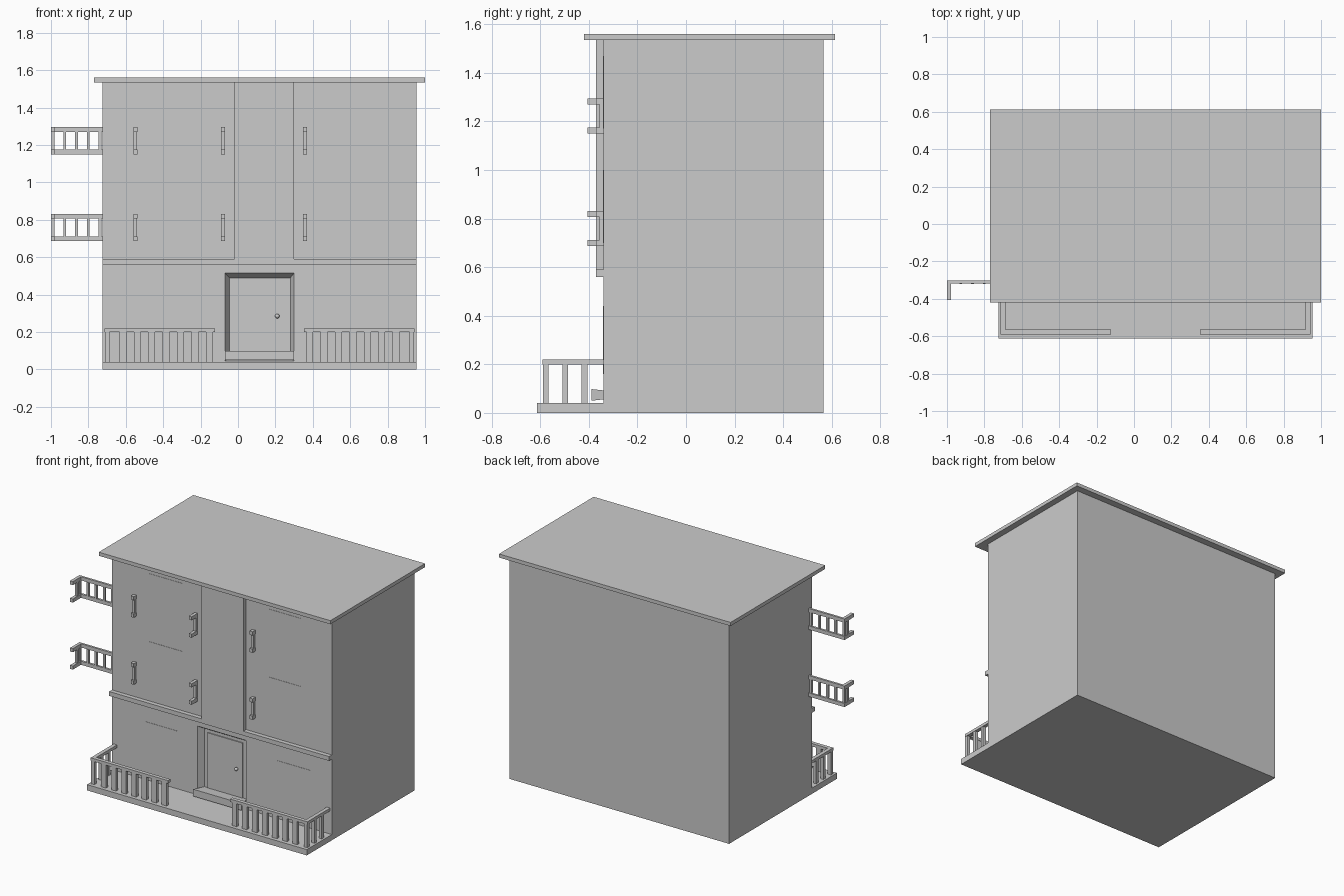
import bpy, bmesh

if "Cube" in bpy.data.objects:
    bpy.data.objects.remove(bpy.data.objects["Cube"])

def new_object(name, bm):
    bmesh.ops.recalc_face_normals(bm, faces=bm.faces)
    me = bpy.data.meshes.new(name)
    bm.to_mesh(me)
    bm.free()
    ob = bpy.data.objects.new(name, me)
    bpy.context.collection.objects.link(ob)
    return ob

def add_box(bm, x0, x1, y0, y1, z0, z1):
    vs = bmesh.ops.create_cube(bm, size=1)["verts"]
    for v in vs:
        v.co = (x0 if v.co.x < 0 else x1, y0 if v.co.y < 0 else y1, z0 if v.co.z < 0 else z1)
    return vs

def boxes(name, *dims):
    bm = bmesh.new()
    for d in dims:
        add_box(bm, *d)
    return new_object(name, bm)

def splayed(name, front, back, y0, y1):
    """Box whose front and back rectangles (x0, x1, z0, z1) differ."""
    bm = bmesh.new()
    for v in add_box(bm, -1, 1, -1, 1, -1, 1):
        r = front if v.co.y < 0 else back
        v.co = (r[0] if v.co.x < 0 else r[1], y0 if v.co.y < 0 else y1,
                r[2] if v.co.z < 0 else r[3])
    return new_object(name, bm)

L, R, FRONT, BACK, TOP = -0.725, 0.955, -0.34, 0.565, 1.535

# Main block, roof slab, porch floor
body = boxes("building_body", (L, R, FRONT, BACK, 0, TOP))
boxes("roof_slab", (-0.77, 1.0, -0.42, 0.613, TOP, 1.56))
boxes("porch_floor", (L, R, -0.613, FRONT, 0, 0.04))

# Splayed door recess
cutter = splayed("door_recess_cutter", (-0.07, 0.30, 0.045, 0.515),
                 (-0.045, 0.28, 0.06, 0.49), FRONT - 0.0005, FRONT + 0.04)
cutter.hide_render = True
cutter.hide_set(True)
cut = body.modifiers.new("door_recess", "BOOLEAN")
cut.object = cutter
cut.solver = "EXACT"

# Door panel, knob and sill
boxes("door_panel", (-0.02, 0.25, -0.307, -0.298, 0.09, 0.47))
bm = bmesh.new()
bmesh.ops.create_uvsphere(bm, u_segments=12, v_segments=8, radius=0.012)
bmesh.ops.translate(bm, verts=bm.verts, vec=(0.21, -0.32, 0.285))
knob = new_object("door_knob", bm)
for p in knob.data.polygons:
    p.use_smooth = True
splayed("door_sill", (-0.07, 0.30, 0.05, 0.098), (-0.045, 0.28, 0.06, 0.088), -0.39, -0.30)

# Protruding floor band and centre column
boxes("facade_band", (L, R, -0.37, FRONT, 0.56, 0.59))
boxes("facade_column", (-0.02, 0.30, -0.37, FRONT, 0.59, TOP))

# Barely raised window panes
for name, xs, z0, z1 in (("upper", (-0.44, 0.47), 1.17, 1.47), ("middle", (-0.44, 0.47), 0.70, 1.0),
                         ("lower", (-0.47, 0.54), 0.16, 0.44)):
    boxes(name + "_windows", *[(x, x + 0.25, FRONT - 0.002, FRONT, z0, z1) for x in xs])

# Balcony rails: a long run partly buried in the wall, with returns at each end
def balcony(name, x0, z0):
    x1, w, d = x0 + 0.462, 0.022, []
    for z in (z0, z0 + 0.12):
        d.append((x0, x1, -0.317, -0.302, z, z + 0.025))
        d.append((x0, x0 + w, -0.405, -0.317, z, z + 0.025))
        d.append((x1 - w, x1, -0.37, -0.317, z, z + 0.025))
    for i in range(8):
        x = x0 + 0.003 + i * 0.0628
        d.append((x, x + 0.015, -0.32, -0.305, z0 + 0.025, z0 + 0.12))
    for x in (x0, x1 - w):
        d.append((x + 0.002, x + w - 0.002, -0.356, -0.336, z0 + 0.025, z0 + 0.12))
    return boxes(name, *d)

for level, z in (("middle", 0.687), ("upper", 1.15)):
    balcony(level + "_balcony_left", -1.0, z)
    balcony(level + "_balcony_right", -0.092, z)

# Porch railings, mirrored about the centre of the facade
MID = (L + R) / 2
rail = [(-0.713, -0.122, -0.59, -0.564, 0.20, 0.22), (-0.713, -0.687, -0.564, FRONT, 0.20, 0.22)]
for i in range(8):
    x = -0.711 + i * 0.077
    rail.append((x, x + (0.037 if i else 0.024), -0.588, -0.566, 0.04, 0.20))
for i in (1, 2):
    y = -0.588 + i * 0.079
    rail.append((-0.711, -0.689, y, y + 0.024, 0.04, 0.20))
boxes("porch_railing_left", *rail)
boxes("porch_railing_right", *[(2 * MID - b, 2 * MID - a, *rest) for a, b, *rest in rail])
